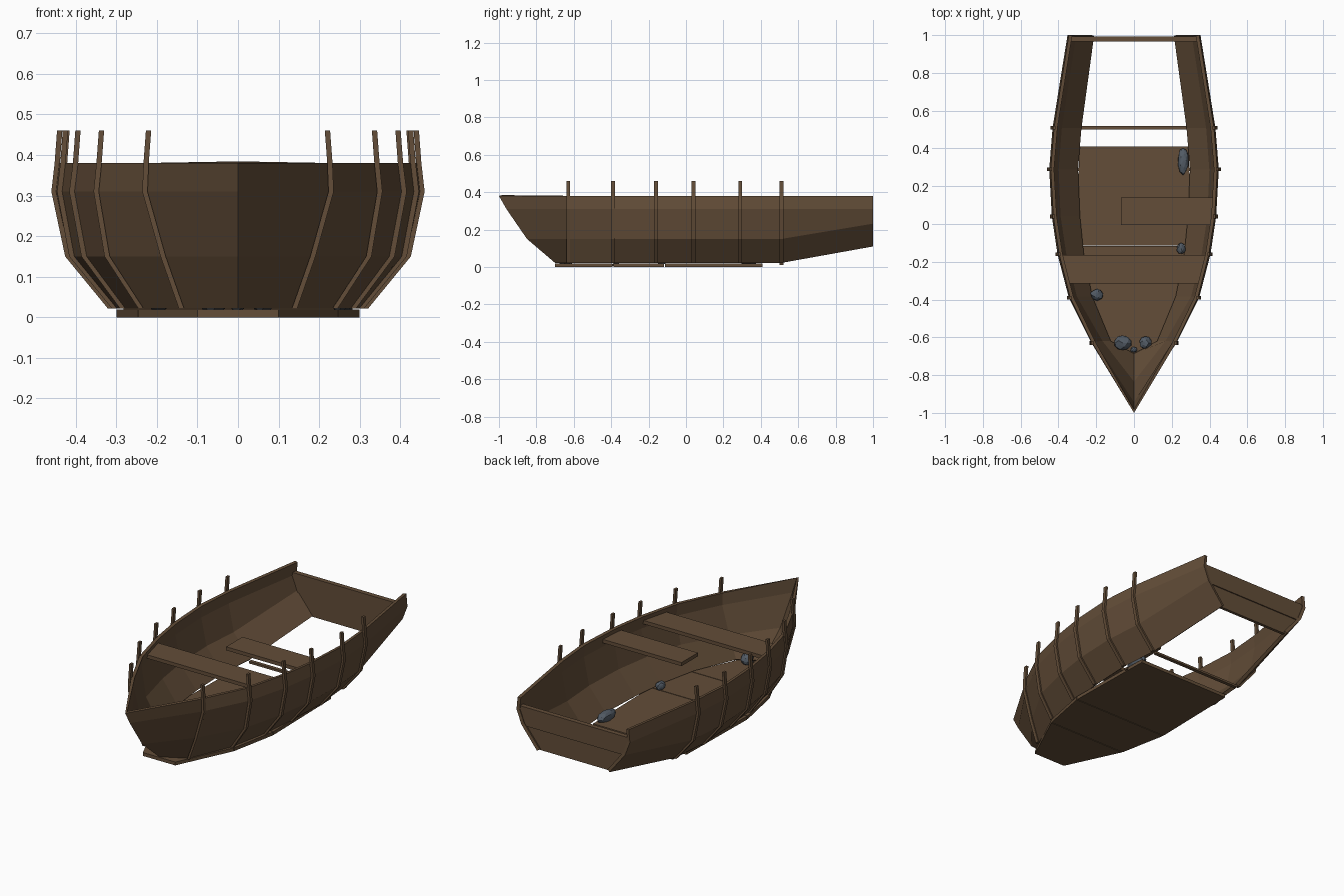
import bpy, bmesh, random
from mathutils import Vector

random.seed(4)
cube = bpy.data.objects.get("Cube")
if cube:
    bpy.data.objects.remove(cube, do_unlink=True)


def material(name, rgb):
    m = bpy.data.materials.new(name)
    m.use_nodes = True
    m.diffuse_color = (*rgb, 1)
    m.node_tree.nodes["Principled BSDF"].inputs["Base Color"].default_value = (*rgb, 1)
    return m


wood = material("brown_wood", (0.125, 0.075, 0.040))
stone = material("blue_grey_stone", (0.085, 0.105, 0.130))


def finish(name, bm, mat):
    mesh = bpy.data.meshes.new(name)
    bm.to_mesh(mesh)
    bm.free()
    mesh.materials.append(mat)
    ob = bpy.data.objects.new(name, mesh)
    bpy.context.collection.objects.link(ob)
    return ob


def prism(name, outline, axis, lo, hi):
    """Extrude a flat outline along y (outline in x, z) or z (outline in x, y)."""
    bm = bmesh.new()
    place = (lambda a, b: (a, lo, b)) if axis == "y" else (lambda a, b: (a, b, lo))
    face = bm.faces.new([bm.verts.new(place(a, b)) for a, b in outline])
    new = bmesh.ops.extrude_face_region(bm, geom=[face])["geom"]
    step = Vector((0, hi - lo, 0)) if axis == "y" else Vector((0, 0, hi - lo))
    bmesh.ops.translate(bm, vec=step, verts=[v for v in new if isinstance(v, bmesh.types.BMVert)])
    bmesh.ops.recalc_face_normals(bm, faces=bm.faces)
    return finish(name, bm, wood)


def trapezoid(y0, w0, y1, w1):
    return [(-w0, y0), (w0, y0), (w1, y1), (-w1, y1)]


# Hull stations: y position and half widths from keel edge to gunwale
HEIGHTS = (0.022, 0.15, 0.31, 0.38)
BOW = (-0.70, -0.85, -0.96, -1.0)
STATIONS = [
    (-0.63, (0.135, 0.180, 0.225, 0.222)),
    (-0.39, (0.235, 0.318, 0.345, 0.338)),
    (-0.16, (0.280, 0.375, 0.405, 0.396)),
    (0.04, (0.300, 0.405, 0.435, 0.427)),
    (0.29, (0.310, 0.415, 0.449, 0.441)),
    (0.51, (0.292, 0.398, 0.431, 0.423)),
]
STERN = [(0.225, 0.11), (0.322, 0.232), (0.352, 0.31), (0.345, 0.38)]

# Hull planking: both sides share the stem, then gain thickness inwards
bm = bmesh.new()
stem = [bm.verts.new((0, y, z)) for y, z in zip(BOW, HEIGHTS)]
for side in (1, -1):
    rows = [stem]
    for y, widths in STATIONS:
        rows.append([bm.verts.new((side * w, y, z)) for w, z in zip(widths, HEIGHTS)])
    rows.append([bm.verts.new((side * w, 1, z)) for w, z in STERN])
    for a, b in zip(rows, rows[1:]):
        for j in range(3):
            quad = [a[j], b[j], b[j + 1], a[j + 1]]
            bm.faces.new(quad if side > 0 else quad[::-1])
hull = finish("hull", bm, wood)
shell = hull.modifiers.new("Thickness", "SOLIDIFY")
shell.thickness = 0.018
shell.offset = -1

# Ribs: upright timbers hugging the hull outside, joined by a cross bar
for n, (y, widths) in enumerate(STATIONS, 1):
    path = list(zip(widths, HEIGHTS)) + [(widths[-1] - 0.006, 0.46)]
    for side, label in ((1, "left"), (-1, "right")):
        outline = [(side * (w - 0.002), z) for w, z in path]
        outline += [(side * (w + 0.011), z) for w, z in reversed(path)]
        prism(f"rib_{label}_{n}", outline, "y", y - 0.01, y + 0.01)
    prism(f"rib_cross_bar_{n}", trapezoid(y - 0.01, widths[0] - 0.01, y + 0.01, widths[0] - 0.01),
          "z", 0.006 if n < 6 else 0.012, 0.017 if n < 6 else 0.024)

# Bottom boards
BOARDS = [(-0.70, 0.10, -0.392, 0.245), (-0.388, 0.247, -0.117, 0.30), (-0.113, 0.30, 0.41, 0.29)]
for n, board in enumerate(BOARDS, 1):
    prism(f"bottom_board_{n}", trapezoid(*board), "z", 0, 0.019)

# Seats: a full one forward and a broken one amidships
prism("front_seat", trapezoid(-0.315, 0.352, -0.165, 0.386), "z", 0.335, 0.355)
prism("broken_seat", [(-0.07, -0.005), (0.415, -0.005), (0.425, 0.14), (-0.07, 0.14)], "z", 0.335, 0.355)

# Transom planks
prism("transom_upper", [(-0.318, 0.225), (0.318, 0.225), (0.345, 0.31), (0.342, 0.33),
                        (-0.342, 0.33), (-0.345, 0.31)], "y", 0.965, 0.992)
prism("transom_lower", [(-0.222, 0.112), (0.222, 0.112), (0.315, 0.225), (-0.315, 0.225)],
      "y", 0.969, 0.986)

# Loose stones lying in the bottom
STONES = [(0.26, 0.335, 0.030, 0.075), (0.25, -0.13, 0.025, 0.032), (-0.195, -0.375, 0.036, 0.032),
          (-0.06, -0.63, 0.046, 0.040), (0.06, -0.63, 0.034, 0.036), (0.0, -0.665, 0.020, 0.015)]
for n, (x, y, rx, ry) in enumerate(STONES, 1):
    bm = bmesh.new()
    bmesh.ops.create_icosphere(bm, subdivisions=2, radius=1)
    rz = min(rx, ry)
    for v in bm.verts:
        v.co *= random.uniform(0.86, 1.06)
        v.co = Vector((x + v.co.x * rx, y + v.co.y * ry, 0.016 + rz * (0.85 + v.co.z)))
    finish(f"stone_{n}", bm, stone)
